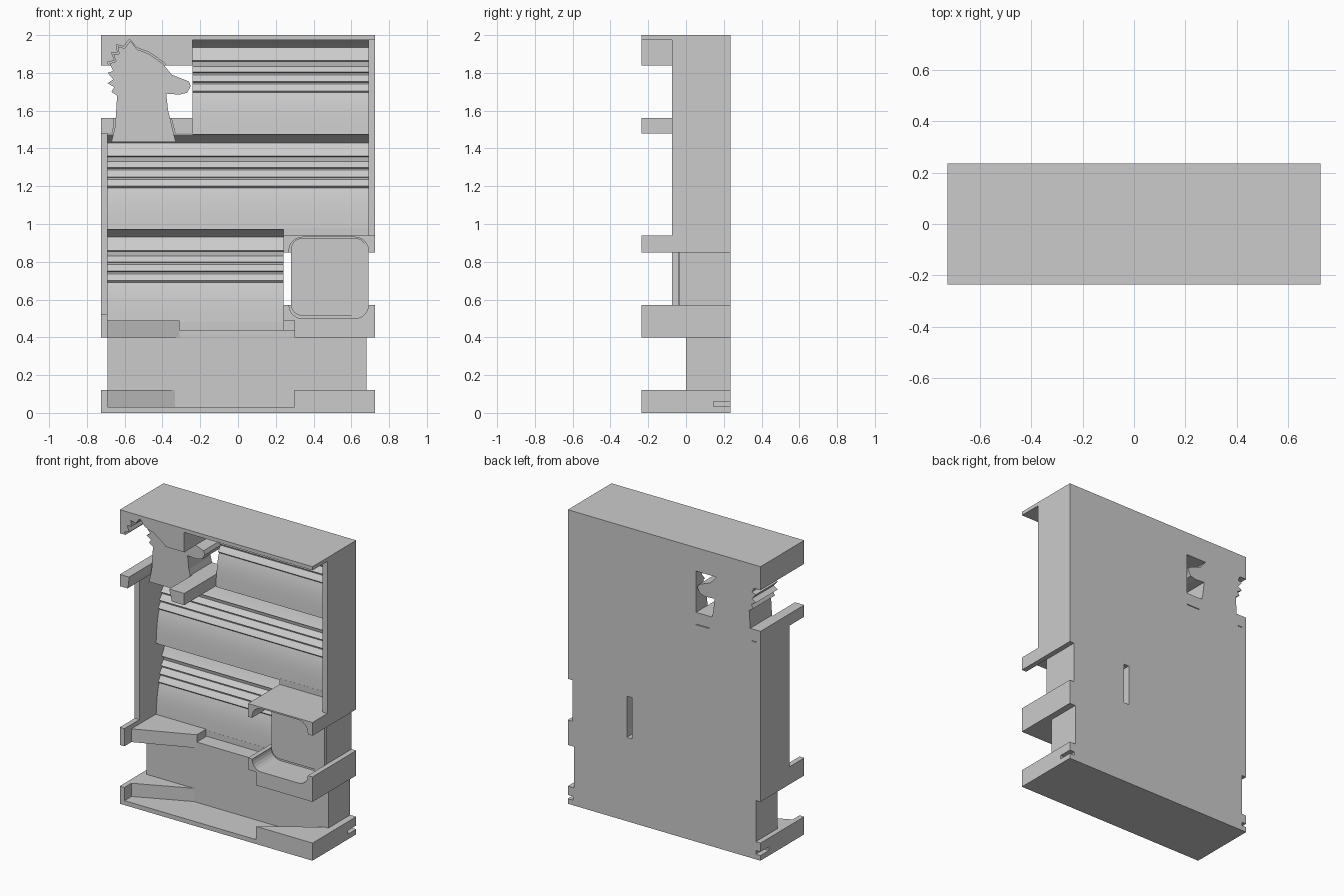
import bpy, bmesh, math
from mathutils import Vector

cube = bpy.data.objects.get("Cube")
if cube:
    bpy.data.objects.remove(cube, do_unlink=True)

grey = bpy.data.materials.new("plain grey")
grey.use_nodes = True
grey.diffuse_color = (0.6, 0.6, 0.6, 1)
grey.node_tree.nodes["Principled BSDF"].inputs["Base Color"].default_value = grey.diffuse_color

W, D = 0.725, 0.235      # half width, half depth
INNER = 0.69             # inside of the side walls
WALL_FRONT = -0.075


def prism(name, points, axis, start, end):
    """Extrude a flat outline along one axis."""
    place = {"x": lambda a, b: (start, a, b),
             "y": lambda a, b: (a, start, b),
             "z": lambda a, b: (a, b, start)}[axis]
    shift = Vector([end - start if c == axis else 0 for c in "xyz"])
    bm = bmesh.new()
    face = bm.faces.new([bm.verts.new(place(*p)) for p in points])
    new = bmesh.ops.extrude_face_region(bm, geom=[face])["geom"]
    bmesh.ops.translate(bm, vec=shift, verts=[v for v in new if isinstance(v, bmesh.types.BMVert)])
    bmesh.ops.recalc_face_normals(bm, faces=bm.faces)
    mesh = bpy.data.meshes.new(name)
    bm.to_mesh(mesh)
    bm.free()
    mesh.materials.append(grey)
    obj = bpy.data.objects.new(name, mesh)
    bpy.context.collection.objects.link(obj)
    return obj


def box(name, x0, x1, z0, z1, front=-D, back=D):
    return prism(name, [(x0, z0), (x1, z0), (x1, z1), (x0, z1)], "y", front, back)


def rounded(x0, x1, z0, z1, r, steps=6):
    """Outline of a rectangle with round corners."""
    corners = [(x1 - r, z1 - r), (x0 + r, z1 - r), (x0 + r, z0 + r), (x1 - r, z0 + r)]
    out = []
    for quarter, (cx, cz) in enumerate(corners):
        for i in range(steps + 1):
            a = math.pi / 2 * (quarter + i / steps)
            out.append((cx + r * math.cos(a), cz + r * math.sin(a)))
    return out


def cut(obj, *cutters):
    bpy.context.view_layer.objects.active = obj
    for cutter in cutters:
        mod = obj.modifiers.new("cut", "BOOLEAN")
        mod.operation, mod.solver, mod.object = "DIFFERENCE", "EXACT", cutter
        bpy.ops.object.modifier_apply(modifier=mod.name)


# Animal head silhouette
outline = [(-.67, 1.435), (-.65, 1.52), (-.64, 1.68), (-.67, 1.7), (-.655, 1.725),
           (-.69, 1.745), (-.66, 1.765), (-.69, 1.8), (-.66, 1.81), (-.68, 1.85),
           (-.645, 1.86), (-.66, 1.9), (-.63, 1.9), (-.635, 1.94), (-.6, 1.93),
           (-.57, 1.97), (-.535, 1.925), (-.47, 1.9), (-.4, 1.85), (-.35, 1.79),
           (-.26, 1.755), (-.25, 1.73), (-.27, 1.695), (-.31, 1.685), (-.38, 1.69),
           (-.37, 1.6), (-.35, 1.52), (-.33, 1.435)]
prism("animal_head", outline, "y", 0, D)
centre = (-.5, 1.7)
grown = [(centre[0] + (x - centre[0]) * 1.06, centre[1] + (z - centre[1]) * 1.04) for x, z in outline]

# Helper cutters
head_cutter = prism("head_cutter", grown, "y", -.4, .01)
window_cutter = prism("window_cutter", rounded(.27, INNER, .5, .93, .07), "y", -.4, -.03)
pocket_plan = [(-INNER, -.4), (.3, -.4), (.3, -D), (.665, .01), (-.31, .01), (-INNER, -.16)]
pocket_cutter = prism("pocket_cutter", pocket_plan, "z", .03, .49)
groove_cutters = [box("groove_cutter", s * W - .04, s * W + .04, .035, .06, .145, .4) for s in (-1, 1)]

# Frame: top, upper bars and side walls
box("top_slab", -W, W, 1.975, 2)
head_top = box("head_top_bar", -W, -.24, 1.84, 1.99)
head_bottom = box("head_bottom_bar", -W, -.24, 1.48, 1.56)
for bar in (head_top, head_bottom):
    cut(bar, head_cutter)
box("left_wall", INNER, W, .93, 1.99, WALL_FRONT)
box("right_wall", -W, -INNER, .5, 1.5, WALL_FRONT)

# Window block with its upper and lower brackets
upper = box("window_upper_bracket", .24, W, .85, .94)
cut(upper, window_cutter)
lower = box("window_lower_bracket", .24, W, .4, .57)
cut(lower, window_cutter, pocket_cutter)
prism("window_block", rounded(.28, .68, .515, .925, .06), "y", -.04, D)
box("window_side", .6, INNER, .5, .9, -.035)

# Lower body, base tray and the slanted guides
box("lower_plate", -INNER, .68, .02, .44, 0)
base = box("base", -W, W, 0, .12)
cut(base, pocket_cutter, *groove_cutters)
box("lower_right_bar", -W, -INNER, .4, .52)
prism("upper_guide", [(-INNER, -.16), (-.31, 0), (-.31, .1), (-INNER, .1)], "z", .4, .49)

# Moulded panels: drop below the panel top, depth of the surface
moulding = [(0, .12), (.015, .165), (.045, .2), (.08, .185), (.115, .165), (.12, .18),
            (.145, .185), (.165, .165), (.175, .155), (.18, .168), (.19, .17), (.21, .152),
            (.225, .14), (.23, .152), (.24, .154), (.26, .138), (.275, .128), (.285, .138),
            (.32, .127), (.37, .117), (.43, .11), (.505, .105)]
tiers = [("upper", -.24, INNER, 1.98), ("middle", -INNER, INNER, 1.475), ("lower", -INNER, .24, .975)]
for label, x0, x1, top in tiers:
    profile = [(y, top - drop) for drop, y in moulding]
    profile += [(D, profile[-1][1]), (D, top)]
    panel = prism(label + "_moulded_panel", profile, "x", x0, x1)
    bpy.ops.object.select_all(action="DESELECT")
    panel.select_set(True)
    bpy.context.view_layer.objects.active = panel
    bpy.ops.object.shade_smooth_by_angle(angle=math.radians(30))
box("panel_foot", -INNER, .24, .43, .48, .105)
box("panel_sill", .24, INNER, .93, .98, .105)

for cutter in (head_cutter, window_cutter, pocket_cutter, *groove_cutters):
    bpy.data.objects.remove(cutter, do_unlink=True)
